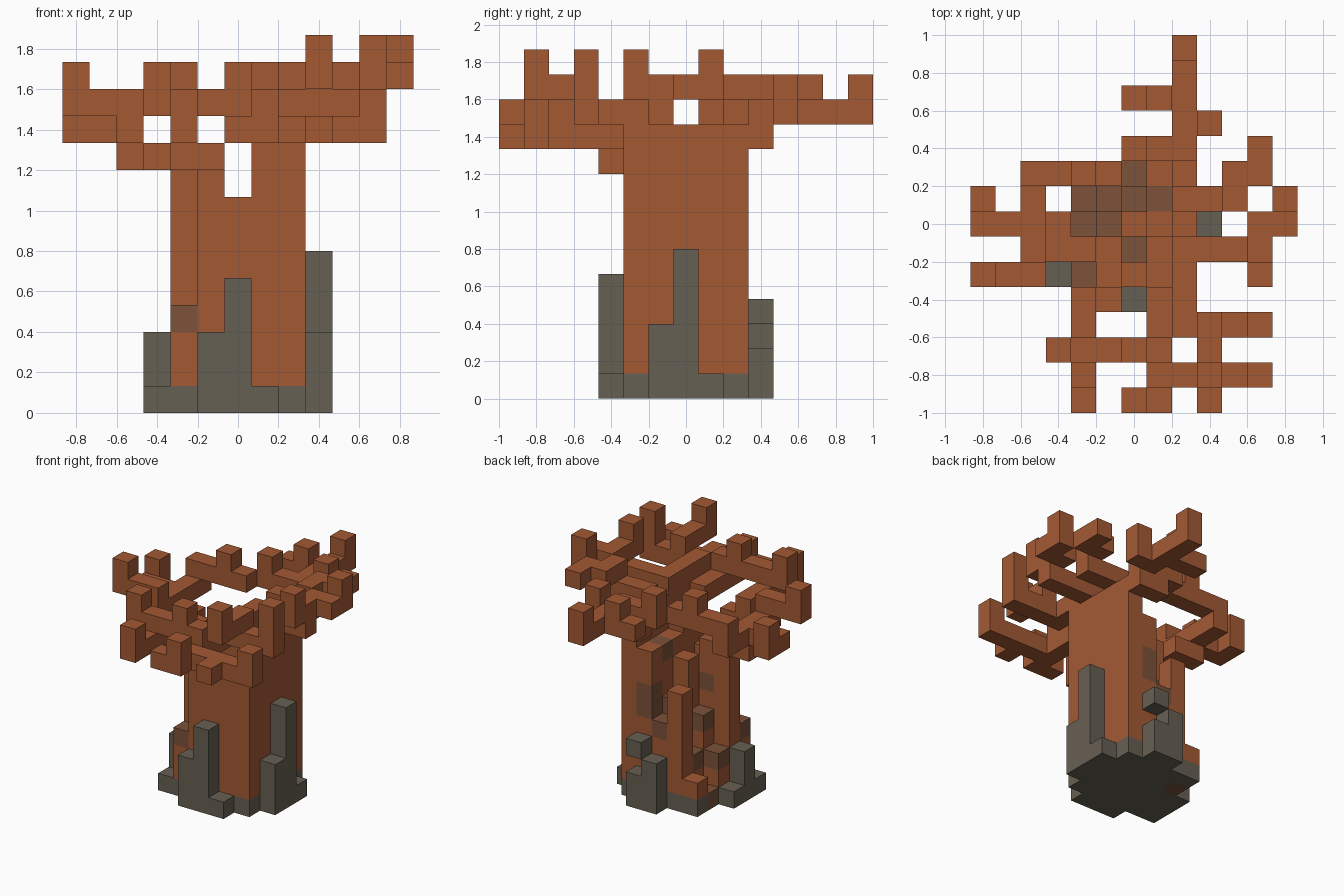
import bpy, bmesh
from mathutils import Vector

if "Cube" in bpy.data.objects:
    bpy.data.objects.remove(bpy.data.objects["Cube"], do_unlink=True)

UNIT = 2 / 15
STEP = {"r": Vector((1, 0, 0)), "l": Vector((-1, 0, 0)), "b": Vector((0, 1, 0)),
        "f": Vector((0, -1, 0)), "u": Vector((0, 0, 1)), "d": Vector((0, 0, -1))}


def material(name, color):
    m = bpy.data.materials.new(name)
    m.use_nodes = True
    m.diffuse_color = (*color, 1)
    m.node_tree.nodes["Principled BSDF"].inputs["Base Color"].default_value = (*color, 1)
    return m


bark = material("brown bark", (0.37, 0.1, 0.034))
heart = material("dull heartwood", (0.2, 0.085, 0.042))
root = material("grey root", (0.134, 0.115, 0.086))

parts = {}      # part name -> (material, set of cells)
occupied = set()


def add(part, mat, cells):
    """Claim free cells for a part."""
    fresh = {tuple(int(v) for v in c) for c in cells} - occupied
    occupied.update(fresh)
    parts.setdefault(part, (mat, set()))[1].update(fresh)


def column(x, y, top, bottom=0):
    return [(x, y, z) for z in range(bottom, top)]


def limb(part, start, moves=""):
    """Grow a square twig from a start cell, one move per letter."""
    p = Vector(start)
    cells = [p.copy()]
    for m in moves:
        p = p + STEP[m]
        cells.append(p.copy())
    add(part, bark, cells)


# Hollow, broken trunk: column heights, front row first
heights = [(4, 9, 8, 10, 12),
           (10, 9, 7, 10, 12),
           (3, 5, 8, 9, 11),
           (1, 3, 6, 9, 12),
           (2, 7, 5, 9, 11)]
rotten = {(-2, -2), (0, -1), (-2, 0), (-1, 0), (-2, 1), (-1, 1), (0, 1), (1, 1), (0, 2)}

# Exposed heartwood caps and the patches on the back
for x, y in rotten:
    add("heartwood", heart, [(x, y, heights[y + 2][x + 2] - 1)])
add("heartwood", heart, column(1, 2, 7, 5) + [(-1, -1, 6)])

# Grey foot of the trunk, then bark above it
for row, y in zip(heights, range(-2, 3)):
    for h, x in zip(row, range(-2, 3)):
        add("trunk_foot", root, [(x, y, 0)])
        add("trunk", bark, column(x, y, h, 1))

# Roots climbing the sides
for name, cols in {
    "front_root": [(-1, -3, 3), (0, -3, 5), (1, -3, 1)],
    "left_root": [(3, -1, 3), (3, 0, 6), (3, 1, 1)],
    "right_root": [(-3, -2, 1), (-3, -1, 3), (-3, 0, 1)],
    "back_root": [(0, 3, 3), (1, 3, 2)],
}.items():
    for c in cols:
        add(name, root, column(*c))
add("back_root_knob", root, [(1, 3, 3)])

# Branches on the right side
limb("right_branch", (-3, -1, 9), "blullbu")
limb("right_front_twig", (-4, -1, 10), "fullu")
limb("right_back_twig", (-4, 1, 10), "burrr")
limb("right_back_twig", (-2, 2, 12))

# Front right branch
limb("front_right_branch", (-1, -3, 9), "luffffu")
limb("front_right_twig", (-2, -5, 11), "lu")
limb("front_right_twig", (-1, -5, 11))

# Front left branch, low arm
limb("front_left_branch", (1, -3, 10), "ffffl")
limb("front_left_branch", (1, -7, 11))
limb("front_middle_twig", (1, -5, 11), "lu")
limb("front_outer_twig", (2, -6, 10), "rrru")
limb("front_outer_twig", (3, -7, 10))

# Front left branch, high arm
limb("front_high_branch", (2, -3, 11), "frrruu")
limb("front_high_twig", (3, -4, 12), "ffu")

# Left branches
limb("left_branch", (3, -1, 11), "rrubrbu")
limb("left_front_twig", (5, -2, 12), "u")
limb("left_back_branch", (3, 1, 11), "rubrb")

# Back branch
limb("back_branch", (2, 3, 10), "ubbbbu")
limb("back_right_twig", (1, 3, 10), "ulu")
limb("back_left_twig", (3, 4, 11), "u")
limb("back_far_twig", (0, 5, 11), "ru")


def build(name, mat, cells):
    """Mesh only the exposed sides of the cells and merge flat areas."""
    bm = bmesh.new()
    for c in cells:
        c = Vector(c)
        for n in STEP.values():
            if tuple(int(v) for v in c + n) in occupied:
                continue
            a = Vector((n.y, n.z, n.x))
            b = n.cross(a)
            mid = c + Vector((0, 0, 0.5)) + n / 2
            corners = [mid + (a * s + b * t) / 2 for s, t in ((-1, -1), (1, -1), (1, 1), (-1, 1))]
            bm.faces.new([bm.verts.new(p * UNIT) for p in corners])
    bmesh.ops.remove_doubles(bm, verts=bm.verts, dist=0.001)
    bmesh.ops.dissolve_limit(bm, angle_limit=0.01, verts=bm.verts, edges=bm.edges)
    mesh = bpy.data.meshes.new(name)
    bm.to_mesh(mesh)
    bm.free()
    mesh.materials.append(mat)
    bpy.context.collection.objects.link(bpy.data.objects.new(name, mesh))


for part, (mat, cells) in parts.items():
    build(part, mat, cells)
